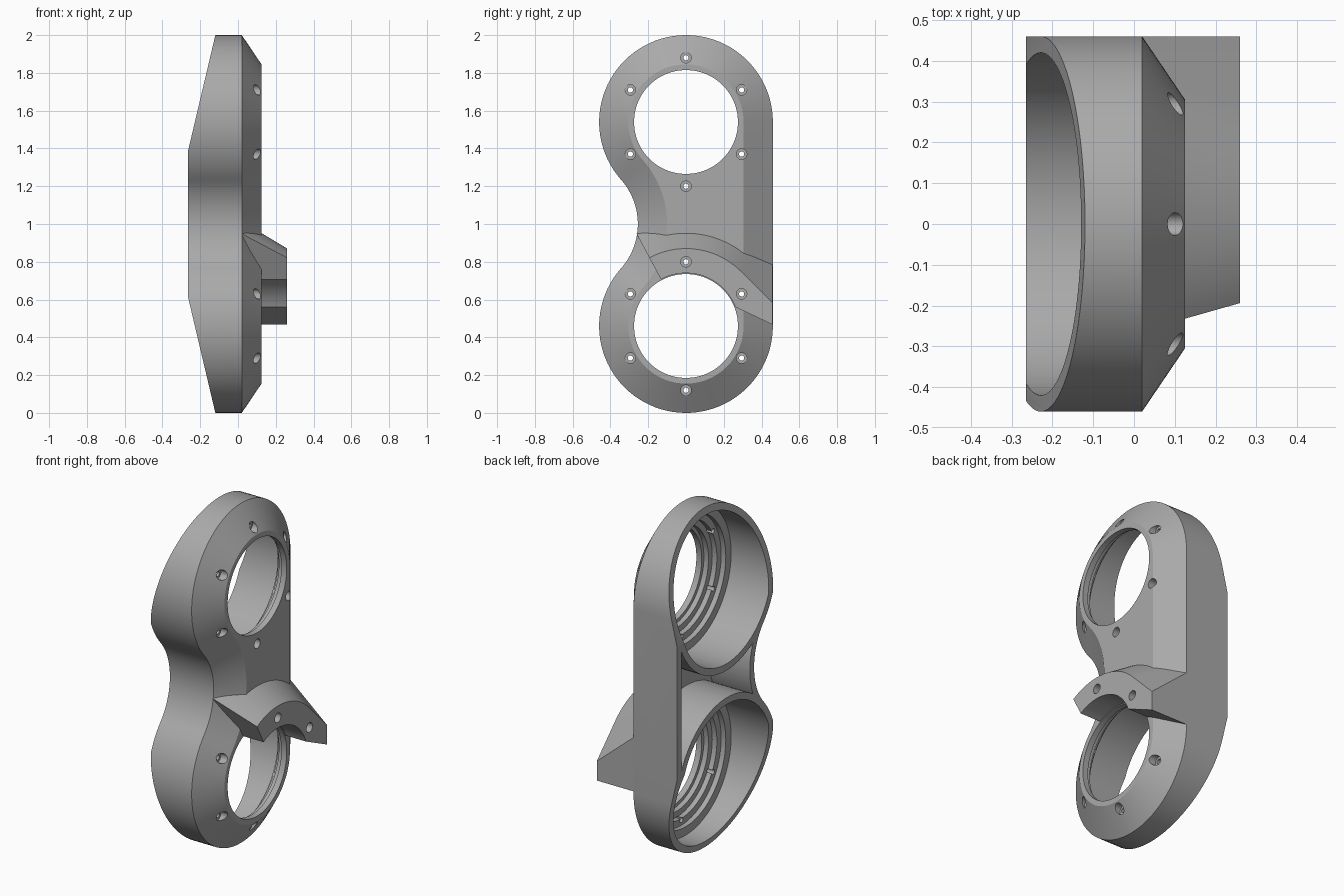
import bpy, bmesh, math
from mathutils import Vector

if "Cube" in bpy.data.objects:
    bpy.data.objects.remove(bpy.data.objects["Cube"])

R, ZT, ZB = 0.46, 1.54, 0.46          # lobe radius, lobe centre heights
FR, FY = 0.354, -0.609                # waist fillet radius and centre
TAN = math.degrees(math.atan2(0.54, 0.609))

grey = bpy.data.materials.new("mid_grey")
grey.diffuse_color = (0.4, 0.4, 0.4, 1)
grey.use_nodes = True
grey.node_tree.nodes["Principled BSDF"].inputs["Base Color"].default_value = grey.diffuse_color


def arc(cy, cz, r, a0, a1, n):
    return [(cy + r * math.cos(math.radians(a0 + (a1 - a0) * i / n)),
             cz + r * math.sin(math.radians(a0 + (a1 - a0) * i / n))) for i in range(n + 1)]


def outline(d):
    """Two-lobed outline in y, z, inset by d."""
    return (arc(0, ZT, R - d, 0, 180 + TAN, 56) + arc(FY, 1, FR + d, TAN, -TAN, 24)[1:-1]
            + arc(0, ZB, R - d, 180 - TAN, 360, 56))


def loft(name, sections):
    """Closed solid through (x, outline) sections."""
    bm = bmesh.new()
    rings = [[bm.verts.new((x, y, z)) for y, z in pts] for x, pts in sections]
    n = len(rings[0])
    for a, b in zip(rings, rings[1:]):
        for i in range(n):
            j = (i + 1) % n
            bm.faces.new((a[i], a[j], b[j], b[i]))
    bm.faces.new(rings[0][::-1])
    bm.faces.new(rings[-1])
    bmesh.ops.recalc_face_normals(bm, faces=bm.faces)
    mesh = bpy.data.meshes.new(name)
    bm.to_mesh(mesh)
    bm.free()
    ob = bpy.data.objects.new(name, mesh)
    bpy.context.collection.objects.link(ob)
    mesh.materials.append(grey)
    return ob


def turned(name, cy, cz, profile, n):
    """Stepped round solid along x from (x, radius) pairs."""
    return loft(name, [(x, arc(cy, cz, r, 0, 360, n)[:-1]) for x, r in profile])


def combine(ob, other, op):
    mod = ob.modifiers.new(op, 'BOOLEAN')
    mod.object, mod.operation, mod.solver = other, op, 'EXACT'
    bpy.context.view_layer.objects.active = ob
    bpy.ops.object.modifier_apply(modifier=mod.name)
    bpy.data.objects.remove(other)


# Housing with a chamfered front edge
body = loft("housing", [(-0.265, outline(0)), (0.02, outline(0)), (0.125, outline(0.155))])

# Slanted back at top and bottom
bm = bmesh.new()
bm.from_mesh(body.data)
for s in (1, -1):
    cut = bmesh.ops.bisect_plane(bm, geom=bm.verts[:] + bm.edges[:] + bm.faces[:],
                                 plane_co=Vector((-0.265, 0, 1 + s * 0.385)),
                                 plane_no=Vector((-0.615, 0, s * 0.145)), clear_outer=True)
    edges = [e for e in cut["geom_cut"] if isinstance(e, bmesh.types.BMEdge)]
    bmesh.ops.contextual_create(bm, geom=edges)
bmesh.ops.recalc_face_normals(bm, faces=bm.faces)
bm.to_mesh(body.data)
bm.free()


# Hood over the lower opening, tapering forward
def hood(x):
    r = 0.41 + (0.26 - x) * 0.6
    return (arc(0, ZB, 0.28, 21, 118.2, 32) + arc(0, ZB, r, 118.2, 45, 28)
            + [(0.459, ZB + r * math.sqrt(2) - 0.459), (0.459, 0.467)])


combine(body, loft("hood", [(0.02, hood(0.02)), (0.26, hood(0.26))]), 'UNION')

# Hollow between the two tubes, open at the back
pocket = loft("pocket", [(-0.4, outline(0.04)), (0.0, outline(0.04))])
for cz in (ZT, ZB):
    combine(pocket, turned("tube", 0, cz, [(-0.5, R), (0.1, R)], 96), 'DIFFERENCE')
combine(body, pocket, 'DIFFERENCE')

# Stepped bores and counterbored screw holes
steps = [(-0.4, 0.42), (0.0, 0.42), (0.0, 0.37), (0.03, 0.37), (0.03, 0.33),
         (0.06, 0.33), (0.06, 0.295), (0.09, 0.295), (0.09, 0.275), (0.4, 0.275)]
for cz in (ZT, ZB):
    combine(body, turned("bore", 0, cz, steps, 96), 'DIFFERENCE')
    for k in range(6):
        a = math.radians(30 + 60 * k)
        screw = [(-0.05, 0.014), (0.075, 0.014), (0.075, 0.028), (0.4, 0.028)]
        combine(body, turned("screw_hole", 0.34 * math.cos(a), cz + 0.34 * math.sin(a),
                             screw, 16), 'DIFFERENCE')

body.select_set(True)
bpy.context.view_layer.objects.active = body
bpy.ops.object.shade_smooth_by_angle(angle=math.radians(25))
